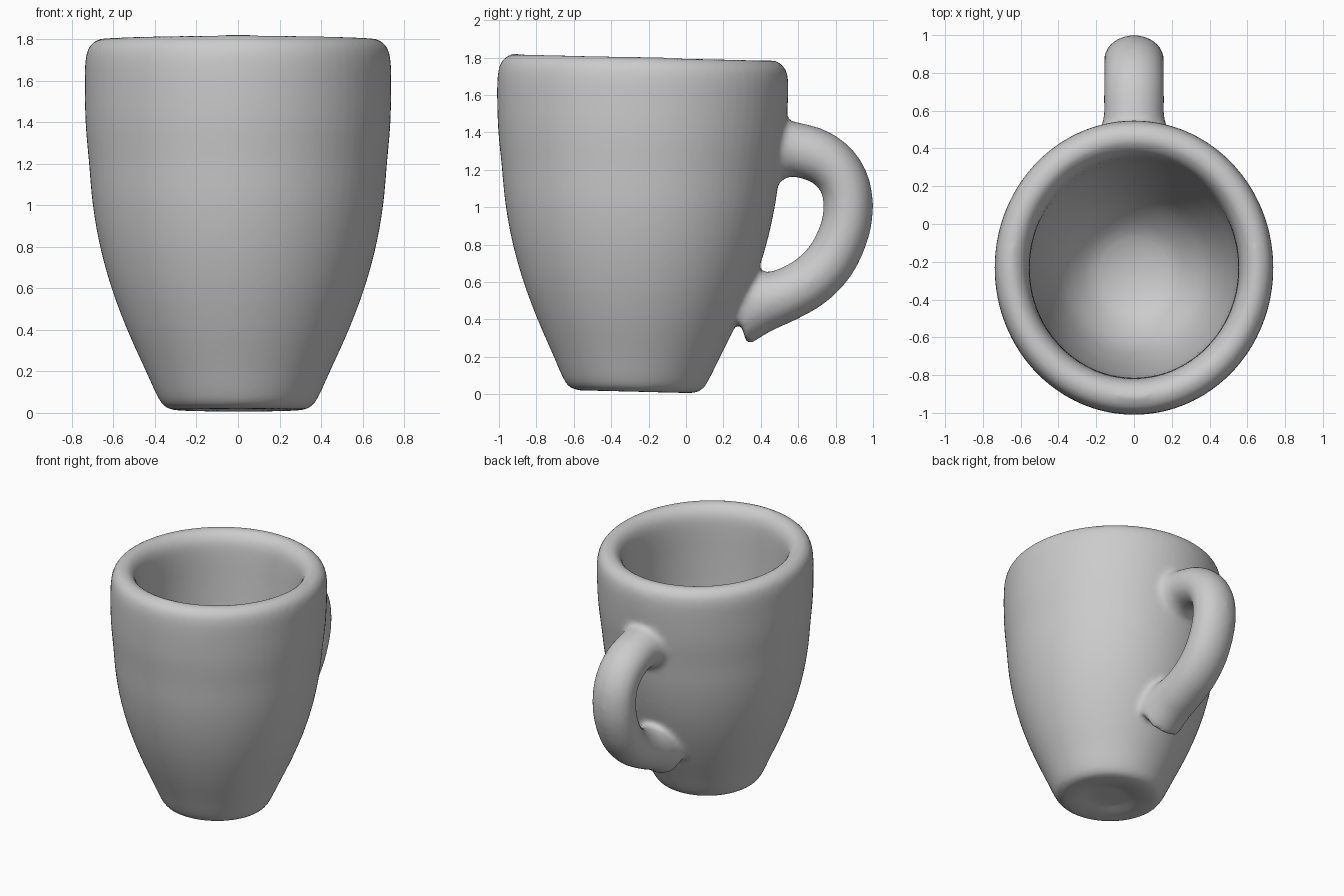
import bpy, bmesh, math
from mathutils import Vector

if "Cube" in bpy.data.objects:
    bpy.data.objects.remove(bpy.data.objects["Cube"])


def smooth_path(pts, steps):
    """Catmull-Rom interpolation through a list of tuples."""
    p = [Vector(q) for q in pts]
    p = [2 * p[0] - p[1]] + p + [2 * p[-1] - p[-2]]
    out = []
    for i in range(1, len(p) - 2):
        a, b, c, d = p[i - 1:i + 3]
        for s in range(steps):
            t = s / steps
            out.append(0.5 * (2 * b + (c - a) * t + (2 * a - 5 * b + 4 * c - d) * t * t
                              + (3 * b - a - 3 * c + d) * t ** 3))
    return out + [p[-2]]


def skin(bm, rings):
    """Bridge closed rings of points and cap both ends."""
    loops = [[bm.verts.new(co) for co in ring] for ring in rings]
    n = len(loops[0])
    for a, b in zip(loops, loops[1:]):
        for i in range(n):
            bm.faces.new((a[i], a[(i + 1) % n], b[(i + 1) % n], b[i]))
    bm.faces.new(loops[0][::-1])
    bm.faces.new(loops[-1])


bm = bmesh.new()

# Cup wall: underside recess, outer wall, rounded lip, inner bowl (radius, height)
profile = [(0.01, 0.04), (0.12, 0.04), (0.22, 0.015), (0.30, 0.01), (0.35, 0.025),
           (0.385, 0.07), (0.445, 0.2), (0.535, 0.4), (0.61, 0.6), (0.665, 0.8),
           (0.70, 1.0), (0.718, 1.2), (0.735, 1.4), (0.738, 1.6), (0.735, 1.70),
           (0.715, 1.765), (0.66, 1.80), (0.61, 1.785), (0.57, 1.73), (0.555, 1.62),
           (0.55, 1.4), (0.54, 1.15), (0.51, 0.9), (0.46, 0.65), (0.38, 0.43),
           (0.25, 0.27), (0.12, 0.21), (0.01, 0.195)]
SEG, LEAN = 72, 0.025
rings = []
for r, z in smooth_path(profile, 3):
    depth = 1 + 0.055 * min(max(z / 1.6, 0), 1) ** 1.5     # slightly oval towards the lip
    ring = []
    for i in range(SEG):
        a = 2 * math.pi * i / SEG
        y = r * depth * math.sin(a)
        ring.append((r * math.cos(a), y - 0.272 + LEAN * z, z - LEAN * y + 0.003))
    rings.append(ring)
skin(bm, rings)

# Handle: swept oval, flaring where it meets the wall (y, z, half thickness, half width)
handle = [(0.43, 1.31, 0.19, 0.20), (0.51, 1.31, 0.165, 0.175), (0.58, 1.308, 0.147, 0.16),
          (0.69, 1.28, 0.143, 0.16), (0.79, 1.215, 0.137, 0.16), (0.853, 1.11, 0.133, 0.16),
          (0.867, 0.98, 0.133, 0.16), (0.84, 0.85, 0.134, 0.16), (0.77, 0.71, 0.137, 0.16),
          (0.66, 0.60, 0.14, 0.16), (0.52, 0.525, 0.145, 0.16), (0.40, 0.49, 0.165, 0.165),
          (0.27, 0.45, 0.20, 0.18)]
path = smooth_path(handle, 4)
rings = []
for i, (y, z, thick, wide) in enumerate(path):
    t = path[min(i + 1, len(path) - 1)] - path[max(i - 1, 0)]
    t = Vector((t[0], t[1])).normalized()
    ring = []
    for k in range(28):
        a = 2 * math.pi * k / 28
        o = thick * math.cos(a)
        ring.append((wide * math.sin(a), y - t.y * o, z + t.x * o))
    rings.append(ring)
skin(bm, rings)
bmesh.ops.recalc_face_normals(bm, faces=bm.faces)

mesh = bpy.data.meshes.new("mug")
bm.to_mesh(mesh)
bm.free()
mug = bpy.data.objects.new("mug", mesh)
bpy.context.collection.objects.link(mug)

clay = bpy.data.materials.new("grey clay")
clay.diffuse_color = (0.6, 0.6, 0.6, 1)
clay.use_nodes = True
clay.node_tree.nodes["Principled BSDF"].inputs["Base Color"].default_value = clay.diffuse_color
mesh.materials.append(clay)

# Fuse cup and handle into one soft surface
remesh = mug.modifiers.new("fuse", 'REMESH')
remesh.mode = 'VOXEL'
remesh.voxel_size = 0.02
remesh.use_smooth_shade = True
soften = mug.modifiers.new("soften", 'SMOOTH')
soften.factor = 0.5
soften.iterations = 8
